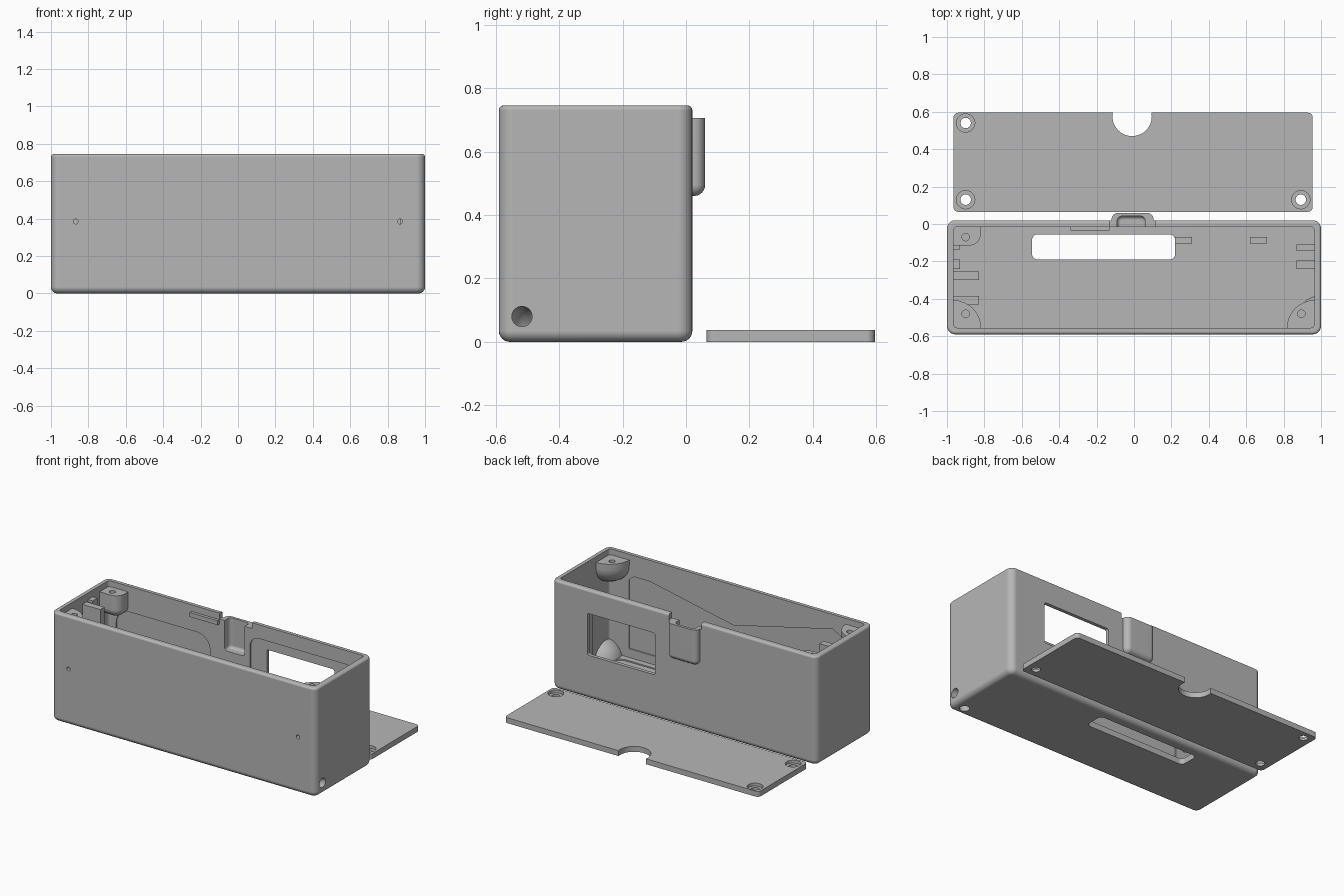
import bpy, bmesh, math
from mathutils import Matrix

if "Cube" in bpy.data.objects:
    bpy.data.objects.remove(bpy.data.objects["Cube"])

grey = bpy.data.materials.new("plain grey plastic")
grey.use_nodes = True
grey.diffuse_color = (0.47, 0.47, 0.47, 1)
grey.node_tree.nodes["Principled BSDF"].inputs["Base Color"].default_value = grey.diffuse_color


def make(name, bm):
    bmesh.ops.recalc_face_normals(bm, faces=bm.faces)
    mesh = bpy.data.meshes.new(name)
    bm.to_mesh(mesh)
    bm.free()
    mesh.materials.append(grey)
    obj = bpy.data.objects.new(name, mesh)
    bpy.context.collection.objects.link(obj)
    return obj


def loft(name, rings):
    """Skin a stack of closed rings and cap both ends."""
    bm = bmesh.new()
    loops = [[bm.verts.new(p) for p in ring] for ring in rings]
    for a, b in zip(loops, loops[1:]):
        for i in range(len(a)):
            j = (i + 1) % len(a)
            bm.faces.new((a[i], a[j], b[j], b[i]))
    bm.faces.new(loops[0])
    bm.faces.new(loops[-1])
    return make(name, bm)


def block(name, x, y, z, r=0.0, bottom=0.0, top=0.0, seg=6):
    """Box with rounded upright edges and rounded bottom and top rims."""
    def ring(inset, height):
        if not r:
            return [(a, b, height) for a, b in
                    ((x[1], y[1]), (x[0], y[1]), (x[0], y[0]), (x[1], y[0]))]
        pts = []
        corners = ((x[1] - r, y[1] - r), (x[0] + r, y[1] - r),
                   (x[0] + r, y[0] + r), (x[1] - r, y[0] + r))
        for q, (cx, cy) in enumerate(corners):
            for k in range(seg + 1):
                a = math.pi / 2 * (q + k / seg)
                pts.append((cx + (r - inset) * math.cos(a), cy + (r - inset) * math.sin(a), height))
        return pts
    arc = [math.pi / 2 * k / seg for k in range(seg + 1)]
    low = [(bottom * (1 - math.sin(a)), z[0] + bottom * (1 - math.cos(a))) for a in arc] if bottom else [(0, z[0])]
    high = [(top * (1 - math.cos(a)), z[1] - top * (1 - math.sin(a))) for a in arc] if top else [(0, z[1])]
    return loft(name, [ring(*p) for p in low + high])


def lathe(name, centre, profile, axis="Z", seg=32):
    """Turn (radius, distance) pairs around an axis through centre."""
    turn = {"X": Matrix.Rotation(math.pi / 2, 4, "Y"),
            "Y": Matrix.Rotation(-math.pi / 2, 4, "X"), "Z": Matrix()}[axis]
    obj = loft(name, [[(rad * math.cos(math.tau * k / seg), rad * math.sin(math.tau * k / seg), d)
                       for k in range(seg)] for rad, d in profile])
    obj.data.transform(Matrix.Translation(centre) @ turn)
    return obj


def upright_window(name, x, z, y, r):
    """Rounded opening facing along y."""
    obj = block(name, x, z, (-y[1], -y[0]), r)
    obj.data.transform(Matrix.Rotation(math.pi / 2, 4, "X"))
    return obj


def combine(target, tools, operation="DIFFERENCE"):
    for tool in tools:
        mod = target.modifiers.new("cut", "BOOLEAN")
        mod.operation, mod.solver, mod.object = operation, "EXACT", tool
        bpy.context.view_layer.update()
        done = bpy.data.meshes.new_from_object(
            target.evaluated_get(bpy.context.evaluated_depsgraph_get()))
        target.modifiers.clear()
        target.data = done
        bpy.data.objects.remove(tool)


def finish(obj):
    for o in bpy.context.selected_objects:
        o.select_set(False)
    bpy.context.view_layer.objects.active = obj
    obj.select_set(True)
    bpy.ops.object.shade_smooth_by_angle(angle=math.radians(30))
    mod = obj.modifiers.new("flat faces", "WEIGHTED_NORMAL")
    mod.keep_sharp = True


RIM, BOSS, FLOOR = 0.745, 0.705, 0.04

# Case shell with the thumb pocket bulging from its back
case = block("case_body", (-1, 1), (-0.59, 0.02), (0, RIM), 0.045, 0.035, 0.015)
combine(case, [block("pocket_bulge", (-0.12, 0.105), (-0.06, 0.06), (0.46, 0.72), 0.036, 0.034)], "UNION")

# Cavity, carved by everything that stays solid inside the case
cavity = block("cavity", (-0.965, 0.965), (-0.555, -0.015), (FLOOR, 0.9), 0.02)
dome = [(0.15 * math.sin(a), BOSS - 0.04 - 0.13 * math.cos(a))
        for a in (math.radians(d) for d in range(6, 91, 12))] + [(0.15, BOSS)]
solids = [lathe("front_boss", (sx * 0.967, -0.557, 0), dome) for sx in (-1, 1)]
solids.append(block("back_boss", (-1.1, -0.82), (-0.115, 0.1), (0.55, BOSS), 0.06, 0.055))
ball = [(0.14 * math.sin(a), -0.14 * math.cos(a)) for a in (math.radians(d) for d in range(4, 180, 8))]
solids.append(lathe("cord_hole_mount", (1, -0.517, 0), ball))

# Clips and posts standing against the end walls, ribs on the floor
for x0, x1, y0, y1, z0, z1 in (
        (-1.02, -0.93, -0.24, -0.19, 0.0, 0.70),
        (-1.02, -0.93, -0.135, -0.11, 0.0, 0.60),
        (-1.02, -0.83, -0.30, -0.255, 0.0, 0.69),
        (-1.02, -0.83, -0.43, -0.385, 0.0, 0.62),
        (0.87, 1.02, -0.145, -0.11, 0.0, 0.60),
        (0.87, 1.02, -0.24, -0.195, 0.0, 0.60),
        (0.22, 0.31, -0.105, -0.07, 0.0, 0.10),
        (0.62, 0.71, -0.105, -0.07, 0.0, 0.10),
        (-0.34, -0.13, -0.035, 0.05, 0.67, 0.70)):
    solids.append(block("rib", (x0, x1), (y0, y1), (z0, z1)))
combine(cavity, solids)
combine(case, [cavity])

# Openings and shallow recesses in the case
cuts = [
    block("pocket_notch", (-0.13, 0.115), (-0.04, 0.1), (BOSS, 0.9)),
    block("pocket_hollow", (-0.09, 0.06), (-0.10, 0.042), (0.50, 0.9), 0.025, 0.02),
    block("floor_slot", (-0.545, 0.22), (-0.19, -0.055), (-0.1, 0.2), 0.03),
    block("floor_recess", (-0.83, 0.88), (-0.515, -0.225), (FLOOR - 0.008, 0.06), 0.07),
    upright_window("back_window", (0.22, 0.73), (0.30, 0.585), (-0.1, 0.1), 0.012),
    upright_window("window_recess", (0.10, 0.90), (0.20, 0.65), (-0.025, -0.004), 0.07),
    upright_window("side_recess", (-0.91, -0.20), (0.12, 0.57), (-0.025, -0.008), 0.10),
]
outline = ((0.82, 0.10), (0.82, 0.57), (0.78, 0.60), (0.66, 0.60), (0.03, 0.47),
           (-0.72, 0.645), (-0.80, 0.60), (-0.80, 0.10))
cuts.append(loft("front_wall_recess", [[(x, y, z) for x, z in outline] for y in (-0.562, -0.545)]))
for x, r in ((-0.72, 0.08), (0.465, 0.08), (0.785, 0.06)):
    cuts.append(lathe("round_recess", (x, -0.13, FLOOR), [(r, -0.008), (r, 0.01)]))
for x, y in ((-0.9, -0.07), (-0.9, -0.48), (0.895, -0.48)):
    cuts.append(lathe("screw_pilot", (x, y, BOSS), [(0.02, -0.08), (0.02, 0.05)]))
for x in (-0.868, 0.866):
    cuts.append(lathe("front_pinhole", (x, -0.59, 0.385), [(0.013, -0.1), (0.013, 0.1)], "Y", 16))

# Curved cord hole from the end wall round to the underside
bpy.ops.mesh.primitive_torus_add(major_radius=0.08, minor_radius=0.032, major_segments=40,
                                 minor_segments=20, location=(1, -0.517, 0),
                                 rotation=(math.pi / 2, 0, 0))
cord = bpy.context.object
cord.data.materials.append(grey)
cuts.append(cord)
combine(case, cuts)
finish(case)

# Lid lying flat behind the case
lid = block("lid", (-0.965, 0.955), (0.065, 0.595), (0, 0.037), 0.025)
lid_cuts = [lathe("thumb_notch", (-0.01, 0.575, 0), [(0.105, -0.1), (0.105, 0.1)], seg=48)]
for x, y in ((-0.9, 0.54), (-0.9, 0.13), (0.892, 0.13)):
    lid_cuts.append(lathe("screw_hole", (x, y, 0),
                          [(0.028, -0.05), (0.028, 0.017), (0.049, 0.017), (0.049, 0.06)]))
combine(lid, lid_cuts)
finish(lid)
